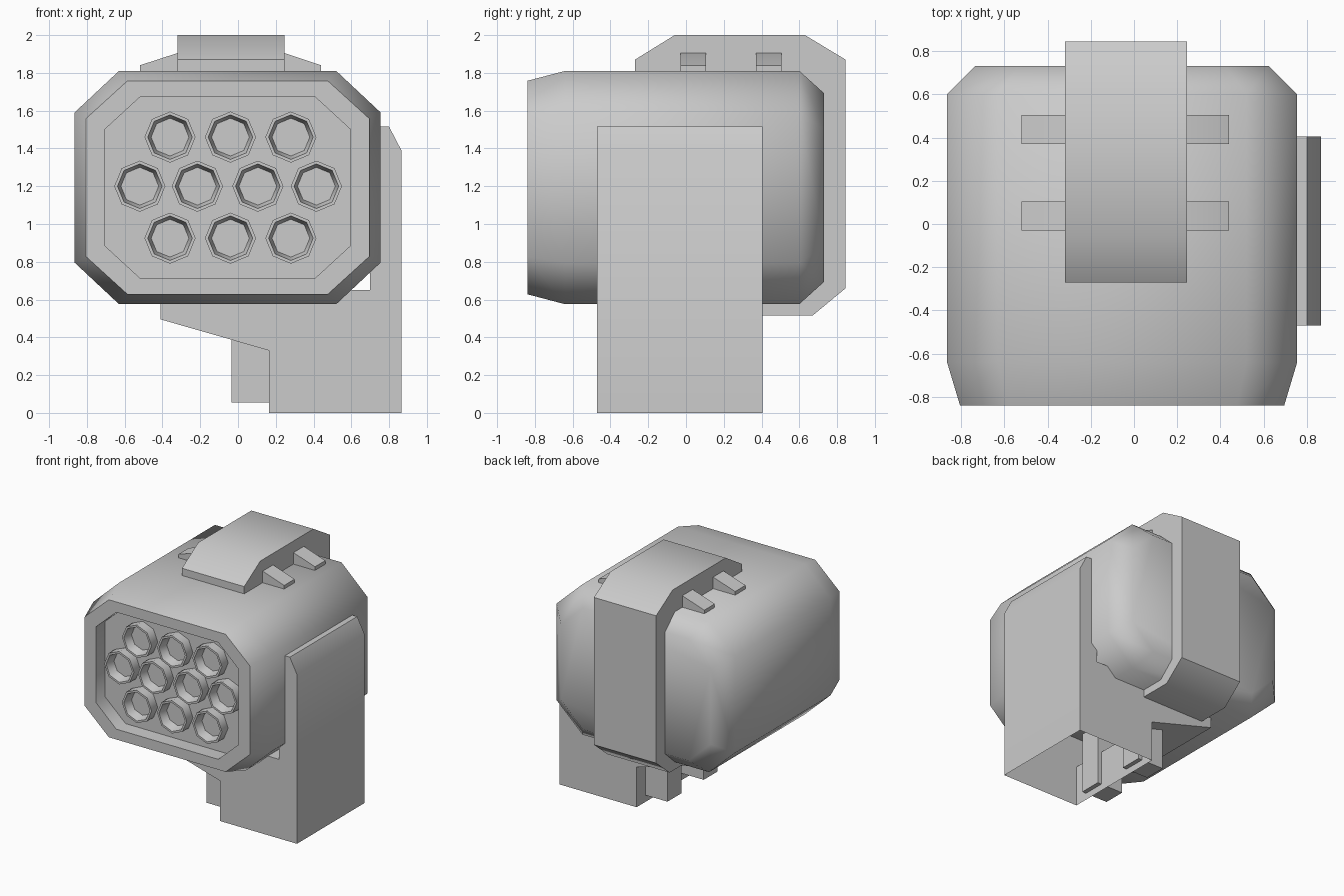
import bpy, bmesh, math

if "Cube" in bpy.data.objects:
    bpy.data.objects.remove(bpy.data.objects["Cube"])

CX, CZ = -0.055, 1.193   # centre of the pod


def finish(name, bm, angle=50):
    bmesh.ops.recalc_face_normals(bm, faces=bm.faces)
    me = bpy.data.meshes.new(name)
    bm.to_mesh(me)
    bm.free()
    ob = bpy.data.objects.new(name, me)
    bpy.context.collection.objects.link(ob)
    bpy.ops.object.select_all(action='DESELECT')
    ob.select_set(True)
    bpy.context.view_layer.objects.active = ob
    bpy.ops.object.shade_smooth_by_angle(angle=math.radians(angle))
    return ob


def loft(name, rings, angle=50):
    """Skin a list of equal-length point rings and cap both ends."""
    bm = bmesh.new()
    vs = [[bm.verts.new(p) for p in r] for r in rings]
    n = len(vs[0])
    for a, b in zip(vs, vs[1:]):
        for i in range(n):
            j = (i + 1) % n
            bm.faces.new((a[i], a[j], b[j], b[i]))
    bm.faces.new(vs[0])
    bm.faces.new(vs[-1])
    return finish(name, bm, angle)


def octagon(y, hx, hz, cx, cz):
    half = [(hx, hz - cz), (hx - cx, hz), (cx - hx, hz), (-hx, hz - cz)]
    pts = half + [(-x, -z) for x, z in half]
    return [(CX + x, y, CZ + z) for x, z in pts]


def circle(x, z, y, r):
    return [(x + r * math.cos(i * math.pi / 4), y, z + r * math.sin(i * math.pi / 4))
            for i in range(8)]


# pod shell with bevelled ends and a recessed front
loft("pod_body", [
    octagon(0.73, 0.68, 0.50, 0.20, 0.19),
    octagon(0.60, 0.81, 0.6175, 0.235, 0.22),
    octagon(-0.64, 0.81, 0.6175, 0.235, 0.22),
    octagon(-0.84, 0.75, 0.565, 0.22, 0.20),
    octagon(-0.84, 0.648, 0.48, 0.185, 0.17),
    octagon(-0.72, 0.648, 0.48, 0.185, 0.17)])

# launch tubes: three rows of open octagonal cups
row3, row4 = (-0.36, -0.04, 0.28), (-0.52, -0.215, 0.105, 0.415)
for z, row in ((1.46, row3), (1.2, row4), (0.925, row3)):
    for x in row:
        loft("launch_tube", [circle(x, z, -0.715, 0.135), circle(x, z, -0.80, 0.135),
                             circle(x, z, -0.80, 0.118), circle(x, z, -0.725, 0.10)])

# strap wrapping over the top and down the back
strap = [(-0.27, 1.75), (-0.27, 1.87), (-0.06, 2.0), (0.63, 2.0), (0.845, 1.87),
         (0.845, 0.66), (0.67, 0.515), (0.2, 0.515), (0.2, 0.7), (0.55, 0.75),
         (0.6, 1.75)]
loft("back_strap", [[(x, y, z) for y, z in strap] for x in (-0.32, 0.245)])

# cross lugs on the top
lug = [(-0.52, 1.78), (-0.52, 1.84), (-0.32, 1.905), (0.245, 1.905), (0.44, 1.84), (0.44, 1.78)]
for y in (-0.03, 0.37):
    loft("top_lug", [[(x, yy, z) for x, z in lug] for yy in (y, y + 0.135)])

# side mounting arm, open at the bottom
arm = [(0.165, 0), (0.865, 0), (0.865, 1.39), (0.80, 1.515), (0.70, 1.515),
       (0.70, 0.65), (-0.41, 0.65), (-0.41, 0.495), (0.165, 0.33)]
mount = loft("mounting_arm", [[(x, y, z) for x, z in arm] for y in (-0.47, 0.405)])
bm = bmesh.new()
bm.from_mesh(mount.data)
bmesh.ops.delete(bm, geom=[f for f in bm.faces if max(v.co.z for v in f.verts) < 0.01],
                 context='FACES')
bm.to_mesh(mount.data)
bm.free()

# pair of clamp blocks under the arm
for y in (-0.36, 0.11):
    block = [(-0.035, 0.055), (0.2, 0.055), (0.2, 0.55), (-0.035, 0.55)]
    loft("clamp_block", [[(x, yy, z) for x, z in block] for yy in (y, y + 0.18)])
